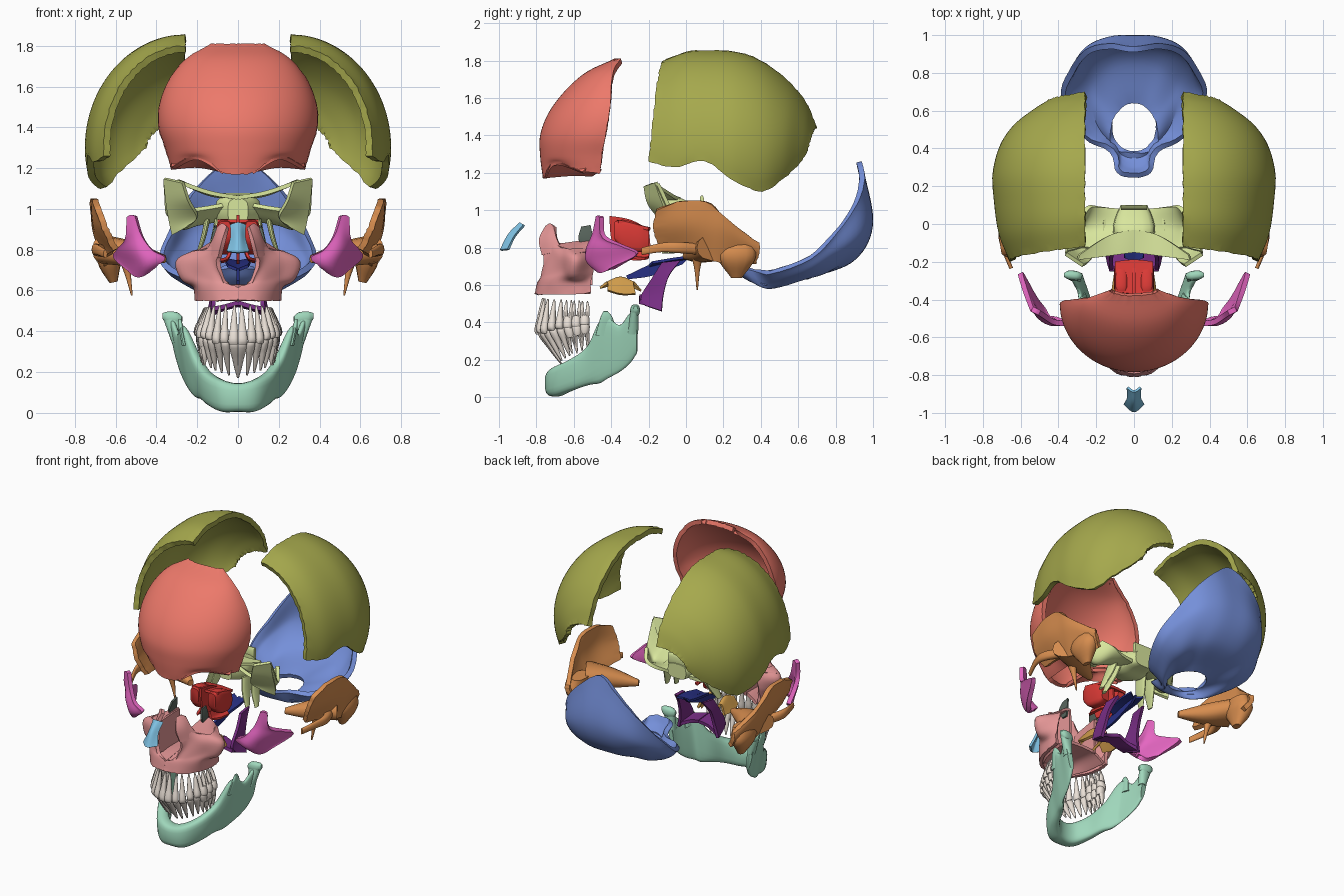
import bpy, bmesh, math, random
from mathutils import Vector as V
random.seed(4)
X, Y, Z = V((1, 0, 0)), V((0, 1, 0)), V((0, 0, 1))


def spline(pts, n, closed=False):
    """Catmull-Rom resample to n points"""
    pts, out, m = [V(p) for p in pts], [], len(pts)
    for k in range(n):
        t = k * m / n if closed else k * (m - 1) / (n - 1)
        i = int(t) if closed else min(int(t), m - 2)
        f = t - i
        if closed:
            a, b, c, d = (pts[(i + j) % m] for j in (-1, 0, 1, 2))
        else:
            b, c = pts[i], pts[i + 1]
            a = pts[i - 1] if i > 0 else 2 * b - c
            d = pts[i + 2] if i + 2 < m else 2 * c - b
        out.append(.5 * (2 * b + (c - a) * f + (2 * a - 5 * b + 4 * c - d) * f * f + (3 * b - a - 3 * c + d) * f ** 3))
    return out


def finish(name, bm, col, thick=0, off=0, mirror=False):
    me = bpy.data.meshes.new(name)
    if not thick:
        bmesh.ops.recalc_face_normals(bm, faces=bm.faces)
    bm.to_mesh(me)
    bm.free()
    ob = bpy.data.objects.new(name, me)
    bpy.context.collection.objects.link(ob)
    mat = bpy.data.materials.get("bone_%d_%d_%d" % col) or bpy.data.materials.new("bone_%d_%d_%d" % col)
    mat.diffuse_color = [(c / 255) ** 2.2 for c in col] + [1]
    me.materials.append(mat)
    bpy.ops.object.select_all(action='DESELECT')
    ob.select_set(True)
    bpy.context.view_layer.objects.active = ob
    if thick:
        s = ob.modifiers.new("thickness", 'SOLIDIFY')
        s.thickness, s.offset = thick, off
    if mirror:
        ob.modifiers.new("mirror", 'MIRROR')
    for m in list(ob.modifiers):
        bpy.ops.object.modifier_apply(modifier=m.name)
    bpy.ops.object.shade_smooth_by_angle(angle=math.radians(50))
    return ob


def surf(name, rows, col, thick=.02, off=0, mirror=False, nu=16, nv=16, closed=False, jit=0):
    """smooth patch through rows of points, given a thickness"""
    rows = [spline(r, nu, closed) for r in rows]
    g = list(zip(*[spline(c, nv) for c in zip(*rows)]))
    bm = bmesh.new()
    vs = [[bm.verts.new(p) for p in r] for r in g]
    for a, b in zip(vs, vs[1:]):
        for j in range(nu if closed else nu - 1):
            k = (j + 1) % nu
            bm.faces.new((a[j], b[j], b[k], a[k]))
    if jit:
        for v in bm.verts:
            if v.is_boundary:
                v.co += V([random.uniform(-jit, jit) for _ in 'xyz'])
    return finish(name, bm, col, thick, off, mirror)


def add_tube(bm, st, up=Z, n=12, seg=14, e=.85):
    """oval tube through stations (x, y, z, half width, half height along up)"""
    pos = spline([s[:3] for s in st], n)
    rad = spline([(s[3], s[4], 0) for s in st], n)
    rings = []
    for i, p in enumerate(pos):
        t = pos[min(i + 1, n - 1)] - pos[max(i - 1, 0)]
        side = t.cross(up).normalized()
        ring = []
        for k in range(seg):
            a = 2 * math.pi * k / seg
            c, s = math.cos(a), math.sin(a)
            c, s = math.copysign(abs(c) ** e, c), math.copysign(abs(s) ** e, s)
            ring.append(bm.verts.new(p + side * c * max(rad[i].x, .001) + up * s * max(rad[i].y, .001)))
        rings.append(ring)
    for a, b in zip(rings, rings[1:]):
        for k in range(seg):
            bm.faces.new((a[k], a[(k + 1) % seg], b[(k + 1) % seg], b[k]))
    bm.faces.new(rings[0])
    bm.faces.new(rings[-1])


def tube(name, st, col, up=Z, mirror=True, **kw):
    bm = bmesh.new()
    add_tube(bm, st, up, **kw)
    return finish(name, bm, col, mirror=mirror)


def flip(p):
    return (-p[0], p[1], p[2])


# Frontal bone: stacked half-ellipses with orbital arches along the lower edge
RED = (236, 120, 106)
rows = []
for z, w, ys, yf in [(1.17, .33, -.46, -.765), (1.29, .355, -.45, -.78), (1.40, .39, -.43, -.78),
                     (1.52, .385, -.41, -.735), (1.64, .335, -.40, -.645), (1.74, .25, -.39, -.53),
                     (1.81, .13, -.35, -.38)]:
    row = []
    for k in range(25):
        a = math.radians(-90 + 7.5 * k)
        x = w * math.sin(a)
        arch = .085 * math.sin(math.pi * max(0, abs(x) - .07) / .29) if z < 1.2 else 0
        row.append((x, ys + (yf - ys) * math.cos(a), z + arch))
    rows.append(row)
surf("frontal_bone", rows, RED, .03, 1, nu=49, nv=32, jit=.002)
surf("orbit_roof", [[(.07, -.75, 1.18), (.2, -.70, 1.25), (.32, -.55, 1.2)],
                    [(.07, -.62, 1.19), (.2, -.58, 1.28), (.32, -.51, 1.23)],
                    [(.08, -.5, 1.19), (.2, -.46, 1.21), (.33, -.46, 1.2)]], RED, .02, mirror=True)

# Parietal bones: front-to-back row of arcs
rows = []
for yt, yb, xo, zt, zb in [(-.12, -.2, .66, 1.80, 1.26), (0, -.06, .715, 1.845, 1.23), (.12, .1, .74, 1.855, 1.26),
                           (.28, .25, .75, 1.845, 1.16), (.42, .40, .715, 1.79, 1.10), (.56, .51, .64, 1.68, 1.16),
                           (.65, .60, .53, 1.56, 1.24), (.70, .65, .46, 1.44, 1.31)]:
    end = math.acos((zb - 1.3) / (zt - 1.3))
    rows.append([(.26 + (xo - .26) * math.sin(end * k / 12), yt + (yb - yt) * k / 12,
                  1.3 + (zt - 1.3) * math.cos(end * k / 12)) for k in range(13)])
surf("parietal_bones", rows, (164, 167, 78), .035, 1, True, 36, 44, jit=.003)

# Occipital bone: rings from the outer suture in to the foramen
rings = [
    [(0, .94, 1.26), (.14, .955, 1.17), (.26, .92, 1.04), (.345, .81, .88), (.385, .67, .74), (.27, .46, .66),
     (.13, .38, .67), (.09, .27, .70), (0, .245, .71)],
    [(0, 1.0, .93), (.13, .99, .90), (.25, .93, .85), (.32, .81, .77), (.335, .67, .68), (.23, .49, .62),
     (.12, .41, .61), (.075, .31, .65), (0, .28, .66)],
    [(0, .90, .73), (.11, .88, .72), (.18, .82, .70), (.23, .74, .66), (.23, .64, .63), (.18, .51, .59),
     (.11, .43, .58), (.06, .36, .61), (0, .34, .62)],
    [(0, .65, .63), (.045, .64, .63), (.08, .61, .63), (.105, .57, .63), (.115, .53, .63), (.11, .47, .63),
     (.08, .42, .63), (.045, .395, .63), (0, .385, .63)]]
surf("occipital_bone", [r + [flip(p) for p in r[-2:0:-1]] for r in rings], (116, 142, 216), .03, 1,
     nu=64, nv=24, closed=True, jit=.0015)

# Temporal bones
ORANGE = (214, 140, 80)
surf("temporal_squama", [[(.685, -.16, 1.0), (.65, -.17, .9), (.60, -.14, .80)],
                         [(.705, -.02, 1.05), (.69, -.02, .92), (.62, -.03, .79)],
                         [(.71, .12, 1.04), (.695, .12, .9), (.64, .1, .75)],
                         [(.70, .22, .95), (.69, .22, .87), (.64, .2, .72)],
                         [(.63, .38, .83), (.63, .39, .78), (.59, .37, .72)]], ORANGE, .03, mirror=True, jit=.003)
tube("temporal_mastoid", [(.62, .27, .84, .045, .08), (.63, .27, .75, .06, .105), (.61, .27, .64, .02, .03)], ORANGE, Y)
tube("temporal_petrous", [(.65, .16, .80, .12, .07), (.52, .08, .78, .075, .06), (.36, .0, .755, .02, .02)], ORANGE)
tube("temporal_zygomatic_process", [(.64, .08, .79, .03, .03), (.695, -.04, .80, .022, .03),
                                    (.69, -.13, .80, .012, .025), (.65, -.235, .78, .01, .02)], ORANGE)
tube("temporal_styloid", [(.56, .06, .77, .03, .035), (.54, .06, .68, .015, .015), (.52, .06, .575, .004, .004)], ORANGE, Y)

# Zygomatic bones
surf("zygomatic_bones", [[(.50, -.47, .965), (.52, -.46, .97), (.54, -.45, .96)],
                         [(.47, -.49, .87), (.505, -.475, .87), (.545, -.44, .86)],
                         [(.42, -.52, .80), (.50, -.49, .8), (.58, -.34, .81)],
                         [(.355, -.525, .76), (.47, -.5, .73), (.60, -.26, .765)],
                         [(.43, -.5, .71), (.48, -.45, .67), (.53, -.39, .69)]], (228, 102, 192), .028, mirror=True)

# Sphenoid bone
LIME = (216, 230, 156)
tube("sphenoid_body", [(0, -.14, .99, .05, .06), (0, -.05, .99, .11, .08), (0, .03, .98, .10, .06),
                       (0, .10, .97, .07, .05)], LIME, mirror=False, e=.6)
tube("sphenoid_dorsum", [(-.07, .085, 1.04, .012, .04), (0, .085, 1.04, .012, .04), (.07, .085, 1.04, .012, .04)], LIME, mirror=False)
surf("sphenoid_greater_wings", [[(.07, -.1, 1.02), (.08, -.02, .96), (.08, .08, .94)],
                                [(.19, -.13, 1.0), (.2, -.03, .93), (.18, .09, .95)],
                                [(.28, -.13, 1.0), (.28, -.04, .91), (.24, .09, .98)],
                                [(.36, -.15, 1.14), (.345, -.06, .98), (.28, .03, 1.03)]], LIME, .022, mirror=True)
surf("sphenoid_orbital_face", [[(.27, -.22, 1.13), (.36, -.16, 1.15)], [(.24, -.20, 1.04), (.35, -.12, 1.04)],
                               [(.20, -.14, .96), (.335, -.07, .94)], [(.25, -.10, .91), (.32, -.05, .875)]],
     LIME, .02, mirror=True)
surf("sphenoid_lesser_wings", [[(.0, -.15, 1.055), (.0, -.03, 1.06)], [(.14, -.17, 1.08), (.13, -.06, 1.07)],
                               [(.30, -.19, 1.135), (.29, -.16, 1.135)]], LIME, .02, mirror=True)
for n, x, y in (("medial", .12, -.08), ("lateral", .17, -.05)):
    tube("sphenoid_pterygoid_" + n, [(x - .02, y + .03, .95, .014, .05), (x, y, .86, .012, .045),
                                     (x + .03, y - .03, .77, .008, .02)], LIME, Y)

# Ethmoid bone
CRIMSON = (216, 60, 56)
tube("ethmoid_labyrinth", [(.066, -.38, .89, .03, .05), (.068, -.33, .87, .038, .08), (.068, -.25, .85, .038, .075),
                           (.066, -.20, .84, .03, .05)], CRIMSON, e=.5)
surf("ethmoid_perpendicular_plate", [[(0, -.41, .97), (0, -.30, .95), (0, -.20, .90)], [(0, -.40, .85), (0, -.3, .83), (0, -.19, .80)],
                                     [(0, -.36, .75), (0, -.27, .73), (0, -.20, .74)]], CRIMSON, .014)
surf("ethmoid_cribriform_plate", [[(-.10, -.36, .94), (0, -.37, .94), (.10, -.36, .94)],
                                  [(-.10, -.20, .90), (0, -.19, .90), (.10, -.20, .90)]], CRIMSON, .016)
surf("ethmoid_middle_concha", [[(.035, -.36, .80), (.035, -.2, .79)], [(.055, -.37, .76), (.055, -.2, .75)],
                               [(.085, -.32, .75), (.085, -.22, .74)]], CRIMSON, .014, mirror=True)

# Maxilla
PINK = (226, 148, 148)
surf("maxilla_face", [[(0, -.80, .55), (.10, -.775, .55), (.17, -.69, .55), (.20, -.58, .55), (.20, -.51, .56)],
                      [(0, -.785, .61), (.10, -.765, .62), (.18, -.69, .62), (.21, -.58, .62), (.20, -.51, .62)],
                      [(.06, -.77, .64), (.12, -.74, .66), (.20, -.66, .67), (.27, -.60, .66), (.20, -.50, .68)],
                      [(.095, -.755, .73), (.13, -.71, .75), (.20, -.66, .75), (.295, -.59, .74), (.19, -.50, .74)],
                      [(.08, -.77, .81), (.11, -.72, .82), (.15, -.66, .80), (.22, -.61, .785), (.17, -.50, .80)]],
     PINK, .022, mirror=True, nu=24, nv=20, jit=.002)
surf("maxilla_frontal_process", [[(.09, -.765, .76), (.12, -.72, .77), (.15, -.66, .79)],
                                 [(.07, -.78, .84), (.10, -.73, .85), (.115, -.69, .85)],
                                 [(.05, -.745, .91), (.07, -.72, .925), (.095, -.70, .91)]], PINK, .022, mirror=True)
surf("maxilla_orbit_floor", [[(.12, -.70, .81), (.20, -.64, .785), (.28, -.59, .76)],
                             [(.10, -.5, .84), (.15, -.5, .82), (.19, -.5, .78)]], PINK, .016, mirror=True)
surf("maxilla_nasal_wall", [[(.10, -.74, .62), (.10, -.5, .60)], [(.115, -.7, .82), (.10, -.5, .84)]], PINK, .016, mirror=True)
surf("maxilla_palate", [[(0, -.785, .60), (0, -.65, .62), (0, -.51, .62)], [(.08, -.77, .59), (.09, -.65, .61), (.1, -.51, .61)],
                        [(.12, -.75, .56), (.16, -.65, .56), (.18, -.51, .56)]], PINK, .02, mirror=True)

# Small facial bones
surf("nasal_bones", [[(-.035, -.865, .92), (0, -.885, .93), (.035, -.865, .92)],
                     [(-.032, -.915, .86), (0, -.945, .87), (.032, -.915, .86)],
                     [(-.052, -.95, .79), (0, -.99, .785), (.052, -.95, .79)]], (126, 192, 226), .014, 0)
surf("lacrimal_bones", [[(.11, -.56, .91), (.11, -.51, .92)], [(.125, -.575, .85), (.12, -.5, .85)],
                        [(.12, -.55, .79), (.12, -.51, .79)]], (88, 100, 92), .012, mirror=True)
BLUE = (44, 52, 132)
surf("vomer", [[(0, -.32, .65), (0, -.16, .72), (0, .02, .75)], [(0, -.31, .63), (0, -.18, .65), (0, -.02, .71)]], BLUE, .016)
surf("vomer_wings", [[(0, -.2, .70), (0, -.08, .73), (0, .0, .74)], [(.05, -.18, .72), (.06, -.06, .74), (.05, .03, .75)]],
     BLUE, .014, mirror=True)
PURPLE = (120, 50, 132)
surf("palatine_vertical_plates", [[(.11, -.13, .72), (.10, -.03, .73)], [(.12, -.18, .64), (.12, -.09, .65)],
                                  [(.12, -.24, .54), (.13, -.12, .55)], [(.13, -.22, .49), (.15, -.13, .46)]], PURPLE, .02, mirror=True)
surf("palatine_horizontal_plates", [[(0, -.25, .54), (0, -.14, .53)], [(.07, -.25, .52), (.07, -.15, .51)],
                                    [(.13, -.25, .51), (.14, -.13, .48)]], PURPLE, .022, mirror=True)
surf("inferior_nasal_conchae", [[(.05, -.46, .585), (.045, -.35, .61), (.05, -.24, .57)], [(.07, -.42, .61), (.06, -.35, .635), (.07, -.28, .61)],
                                [(.10, -.42, .57), (.11, -.35, .55), (.10, -.27, .55)]], (206, 154, 76), .016, mirror=True)

# Mandible: body and ramus as one sweep of upright ovals, narrowed toward the base
GREEN = (158, 214, 186)
half = [(.10, -.685, .085, .05, .08), (.175, -.61, .12, .042, .085), (.22, -.52, .17, .036, .105),
        (.26, -.46, .24, .026, .165), (.285, -.42, .265, .018, .165), (.305, -.355, .26, .016, .125),
        (.32, -.30, .315, .018, .135), (.325, -.262, .35, .02, .115)]
jaw = tube("mandible", [flip(s) + s[3:] for s in half[::-1]] + [(0, -.705, .075, .05, .07)] + half, GREEN,
           mirror=False, n=70, seg=20, e=.65)
for v in jaw.data.vertices:
    v.co.x *= min(1, .74 + .57 * v.co.z)
tube("mandible_condyle", [(.275, -.28, .46, .012, .015), (.30, -.275, .462, .024, .032), (.345, -.27, .465, .024, .032),
                          (.37, -.27, .475, .01, .014)], GREEN)
tube("mandible_neck", [(.30, -.285, .34, .022, .03), (.322, -.275, .46, .042, .022)], GREEN, Y)
tube("mandible_coronoid", [(.262, -.425, .33, .014, .06), (.28, -.425, .42, .012, .035), (.285, -.43, .46, .006, .012)], GREEN, Y)

# Teeth: crowns and tapering roots along both arches
bm = bmesh.new()
arch = spline([(0, -.80, 0), (.09, -.775, 0), (.155, -.70, 0), (.185, -.61, 0), (.195, -.52, 0)], 17)
for upper in (True, False):
    s = 1 if upper else -1
    for i in range(8):
        f = i / 7
        p = arch[2 * i + 1].copy()
        tan = (arch[2 * i + 2] - arch[2 * i]).normalized()
        out = V((-tan.y, tan.x, 0)) * -1
        molar = i >= 5
        bite = (.335 if upper else .345) + .05 * f
        end = (.53 - .015 * f) if upper else (.17 + .09 * f)
        if i == 2:
            bite -= s * .008
        p -= out * (0 if upper else .014)
        lean = -out * .03 if upper else V((-.02 if not molar else 0, .12 * (1 - f), 0))
        w = .027 if molar else (.025 if i == 0 else .022)
        d = .028 if molar else .018 + .001 * i
        def at(t, sh=0):
            return tuple(p + lean * t + tan * sh + Z * (bite + (end - bite) * t))
        tip = .8 if molar else .3
        crown = [at(0) + (w * .85, d * tip), at(.1) + (w, d), at(.28) + (w * .95, d), at(.42) + (w * .75, d * .85)]
        if molar:
            add_tube(bm, crown, out, n=8, seg=10)
            for sh in (-.013, .013):
                add_tube(bm, [at(.38, sh) + (.013, d * .8), at(.7, sh * 1.2) + (.01, d * .5), at(1, sh) + (.003, .004)],
                         out, n=6, seg=8)
        else:
            add_tube(bm, crown + [at(.72) + (w * .5, d * .6), at(1) + (.004, .004)], out, n=12, seg=10)
finish("teeth", bm, (234, 224, 214), mirror=True)
